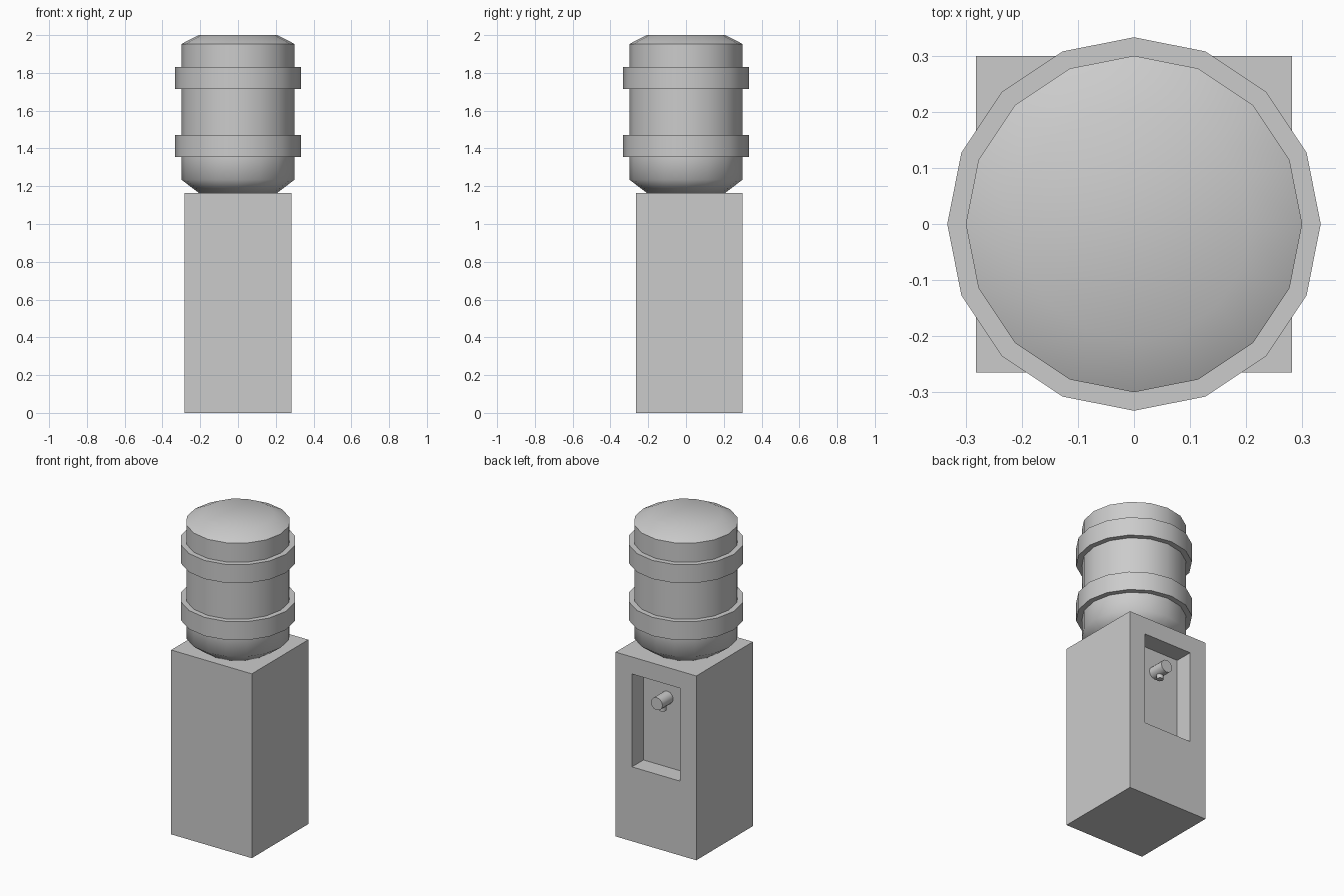
import bpy, bmesh, math
from mathutils import Vector, Matrix

if "Cube" in bpy.data.objects:
    bpy.data.objects.remove(bpy.data.objects["Cube"])


def finish(bm, name, smooth=None):
    bmesh.ops.recalc_face_normals(bm, faces=bm.faces[:])
    mesh = bpy.data.meshes.new(name)
    bm.to_mesh(mesh)
    bm.free()
    ob = bpy.data.objects.new(name, mesh)
    bpy.context.collection.objects.link(ob)
    if smooth:
        bpy.ops.object.select_all(action='DESELECT')
        ob.select_set(True)
        bpy.context.view_layer.objects.active = ob
        bpy.ops.object.shade_smooth_by_angle(angle=math.radians(smooth))
    return ob


def lathe(name, profile, sides, smooth):
    """Closed solid of revolution about z from (radius, height) points."""
    bm = bmesh.new()
    rings = [[bm.verts.new((r * math.cos(2 * math.pi * i / sides),
                            r * math.sin(2 * math.pi * i / sides), z))
              for i in range(sides)] for r, z in profile]
    for low, high in zip(rings, rings[1:]):
        for i in range(sides):
            j = (i + 1) % sides
            bm.faces.new((low[i], low[j], high[j], high[i]))
    bm.faces.new(rings[0][::-1])
    bm.faces.new(rings[-1])
    return finish(bm, name, smooth)


def cylinder(name, start, end, radius, sides=12):
    start, end = Vector(start), Vector(end)
    axis = end - start
    matrix = (Matrix.Translation((start + end) / 2)
              @ axis.to_track_quat('Z', 'Y').to_matrix().to_4x4())
    bm = bmesh.new()
    bmesh.ops.create_cone(bm, cap_ends=True, segments=sides, radius1=radius,
                          radius2=radius, depth=axis.length, matrix=matrix)
    return finish(bm, name, 40)


# Cabinet: box with a recessed niche in its +y face
X, Y0, Y1, H = 0.282, -0.265, 0.30, 1.165
NICHE_X, NICHE_Z0, NICHE_Z1, NICHE_D = 0.168, 0.47, 1.057, 0.115
bm = bmesh.new()
bmesh.ops.create_cube(bm, size=1)
for v in bm.verts:
    v.co = (v.co.x * 2 * X, Y1 if v.co.y > 0 else Y0, H if v.co.z > 0 else 0)
bm.normal_update()
face = max(bm.faces, key=lambda f: f.normal.y)
bmesh.ops.inset_individual(bm, faces=[face], thickness=0.1)
for v in face.verts:
    v.co = (math.copysign(NICHE_X, v.co.x), Y1,
            NICHE_Z1 if v.co.z > H / 2 else NICHE_Z0)
back = bmesh.ops.extrude_discrete_faces(bm, faces=[face])['faces'][0]
bmesh.ops.translate(bm, verts=back.verts[:], vec=(0, -NICHE_D, 0))
finish(bm, "cabinet")

# Water bottle with two raised bands
R, BAND = 0.30, 0.333
profile = [(0.208, H), (R, 1.235)]
for z0, z1 in ((1.355, 1.472), (1.715, 1.832)):
    profile += [(R, z0), (BAND, z0), (BAND, z1), (R, z1)]
profile += [(R, 1.953), (0.208, 2.0)]
lathe("water_bottle", profile, 16, 59)

# Tap: barrel out of the niche wall, spout hanging below it
cylinder("tap_barrel", (0, Y1 - NICHE_D, 0.91), (0, 0.292, 0.91), 0.04)
cylinder("tap_spout", (0, 0.232, 0.91), (0, 0.232, 0.848), 0.021)
